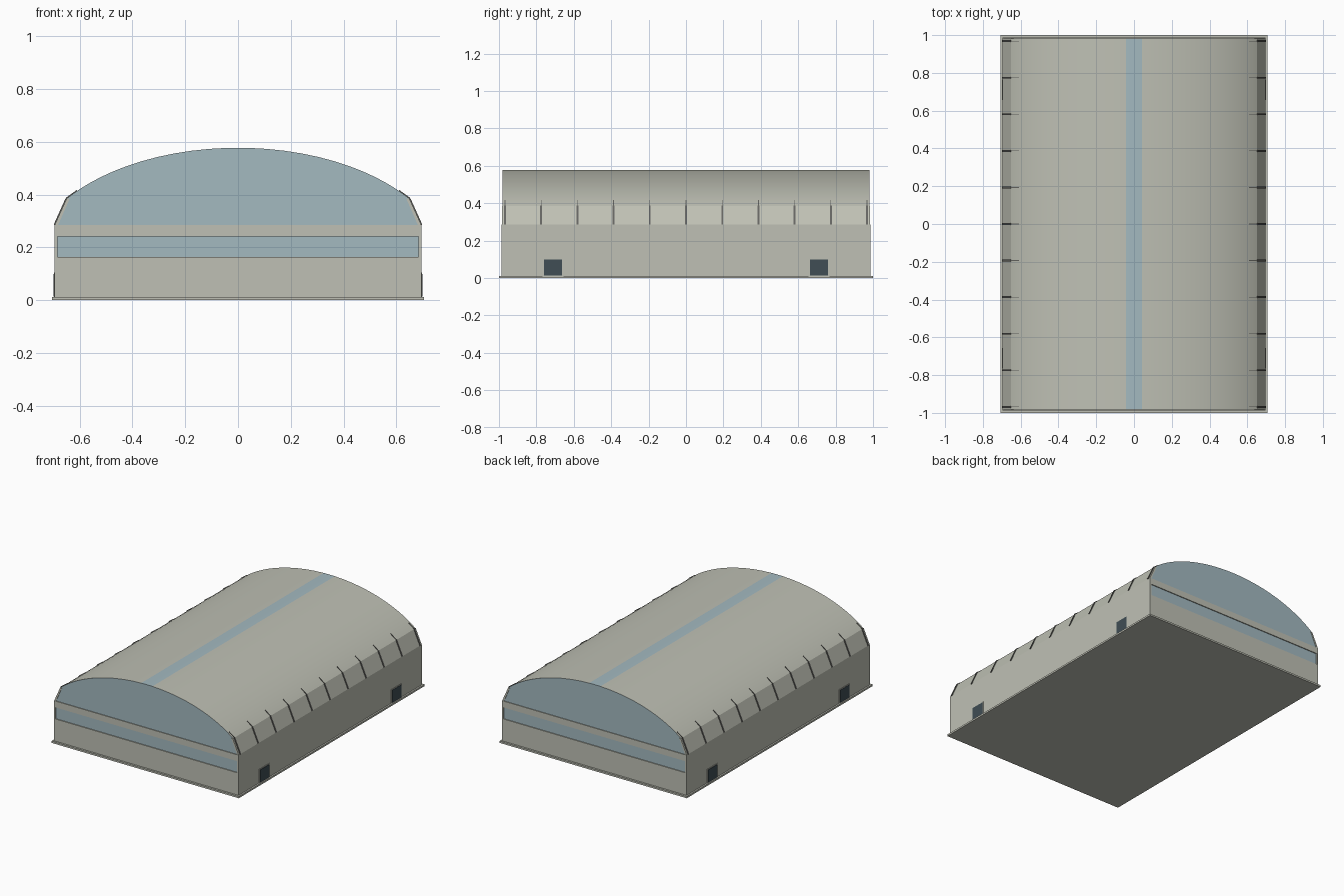
import bpy
import bmesh
import math
from mathutils import Vector

if "Cube" in bpy.data.objects:
    bpy.data.objects.remove(bpy.data.objects["Cube"])


def material(name, r, g, b):
    m = bpy.data.materials.new(name)
    m.use_nodes = True
    m.diffuse_color = (r, g, b, 1)
    m.node_tree.nodes["Principled BSDF"].inputs["Base Color"].default_value = (r, g, b, 1)
    return m


CLADDING = material("warm grey cladding", 0.52, 0.53, 0.46)
GLASS = material("pale blue glazing", 0.37, 0.49, 0.53)
STEEL = material("dark grey steel", 0.13, 0.13, 0.12)
DOOR = material("dark slate door", 0.05, 0.075, 0.09)


def make_object(name, bm, *mats):
    bmesh.ops.recalc_face_normals(bm, faces=bm.faces)
    mesh = bpy.data.meshes.new(name)
    bm.to_mesh(mesh)
    bm.free()
    for m in mats:
        mesh.materials.append(m)
    ob = bpy.data.objects.new(name, mesh)
    bpy.context.collection.objects.link(ob)
    return ob


def box(name, mat, x, y, z):
    bm = bmesh.new()
    bmesh.ops.create_cube(bm, size=1)
    for v in bm.verts:
        v.co = [lo + (c + 0.5) * (hi - lo) for c, (lo, hi) in zip(v.co, (x, y, z))]
    return make_object(name, bm, mat)


def prism(bm, profile, y0, y1):
    """Extrude a closed x-z profile along y."""
    face = bm.faces.new([bm.verts.new((x, y0, z)) for x, z in profile])
    ext = bmesh.ops.extrude_face_region(bm, geom=[face])["geom"]
    for v in ext:
        if isinstance(v, bmesh.types.BMVert):
            v.co.y = y1


# Main dimensions
HALF_W, WALL_Y, ROOF_Y = 0.695, 0.987, 0.982
EAVE, KNEE_X, KNEE_Z, TOP = 0.285, 0.65, 0.385, 0.578
SILL, HEAD = 0.163, 0.242
STRIP = 0.042


def arch(x):
    """Height of the curved roof."""
    drop = 1 - math.sqrt(1 - (x / 0.8) ** 2)
    knee_drop = 1 - math.sqrt(1 - (KNEE_X / 0.8) ** 2)
    return TOP - (TOP - KNEE_Z) * drop / knee_drop


# Base slab
box("base_slab", CLADDING, (-0.706, 0.706), (-1, 1), (0, 0.012))

# Lower hall walls with the end window recesses
box("hall_walls", CLADDING, (-HALF_W, HALF_W), (-0.975, 0.975), (0.012, EAVE))
for side, s in (("front", -1), ("back", 1)):
    ys = sorted((s * 0.975, s * WALL_Y))
    box(side + "_lower_wall", CLADDING, (-HALF_W, HALF_W), ys, (0.012, SILL))
    box(side + "_upper_wall", CLADDING, (-HALF_W, HALF_W), ys, (HEAD, EAVE))
    for end, e in (("right", -1), ("left", 1)):
        box(f"{side}_{end}_window_jamb", CLADDING,
            sorted((e * 0.685, e * HALF_W)), ys, (SILL, HEAD))
    box(side + "_window_band", GLASS, (-0.685, 0.685),
        sorted((s * 0.974, s * 0.981)), (SILL, HEAD))

# Arched roof with sloping eave panels, skylight strip and glazed gables
half = [STRIP + (KNEE_X - STRIP) * math.sin(math.pi / 2 * i / 14) for i in range(15)]
right = [(x, arch(x)) for x in half] + [(HALF_W, EAVE)]
profile = [(-x, z) for x, z in reversed(right)] + [(0, TOP)] + right
bm = bmesh.new()
prism(bm, profile, -ROOF_Y, ROOF_Y)
bmesh.ops.recalc_face_normals(bm, faces=bm.faces)
for f in bm.faces:
    skylight = f.normal.z > 0 and abs(f.calc_center_median().x) < STRIP
    if skylight or abs(f.normal.y) > 0.9:
        f.material_index = 1
roof = make_object("arched_roof", bm, CLADDING, GLASS)
bpy.ops.object.select_all(action="DESELECT")
roof.select_set(True)
bpy.context.view_layer.objects.active = roof
bpy.ops.object.shade_smooth_by_angle(angle=math.radians(12))

# Slim cladding edge along the sloping ends of each gable
for end, e in (("right", -1), ("left", 1)):
    for side, s in (("front", -1), ("back", 1)):
        bm = bmesh.new()
        edge = [(HALF_W, EAVE), (KNEE_X, KNEE_Z), (KNEE_X - 0.012, KNEE_Z), (HALF_W - 0.013, EAVE)]
        prism(bm, [(e * x, z) for x, z in edge], s * 0.98, s * 0.985)
        make_object(f"{side}_{end}_gable_edge", bm, CLADDING)

# Eave ribs: a deep fin on the sloping panel and a thin tail over the roof
out = Vector((KNEE_Z - EAVE, HALF_W - KNEE_X)).normalized() * 0.004
for end, e in (("right", -1), ("left", 1)):
    bm = bmesh.new()
    for i in range(11):
        y = -0.968 + i * 0.1936
        fin = [(HALF_W, EAVE), (HALF_W + out.x, EAVE + out.y),
               (KNEE_X + out.x, KNEE_Z + out.y), (KNEE_X, KNEE_Z)]
        prism(bm, [(e * x, z) for x, z in fin], y - 0.005, y + 0.005)
        tail = [(KNEE_X, KNEE_Z), (KNEE_X + 0.003, KNEE_Z + 0.003),
                (0.61, arch(0.61) + 0.004), (0.61, arch(0.61) - 0.002)]
        prism(bm, [(e * x, z) for x, z in tail], y - 0.002, y + 0.002)
    make_object(end + "_eave_ribs", bm, STEEL)

# Side doors with slim frames
for end, e in (("right", -1), ("left", 1)):
    for pos, s in (("front", -1), ("back", 1)):
        c = s * 0.711
        box(f"{end}_{pos}_door_frame", CLADDING, sorted((e * 0.69, e * 0.698)),
            (c - 0.055, c + 0.055), (0.012, 0.105))
        box(f"{end}_{pos}_door", DOOR, sorted((e * 0.69, e * 0.7)),
            (c - 0.049, c + 0.049), (0.014, 0.1))
